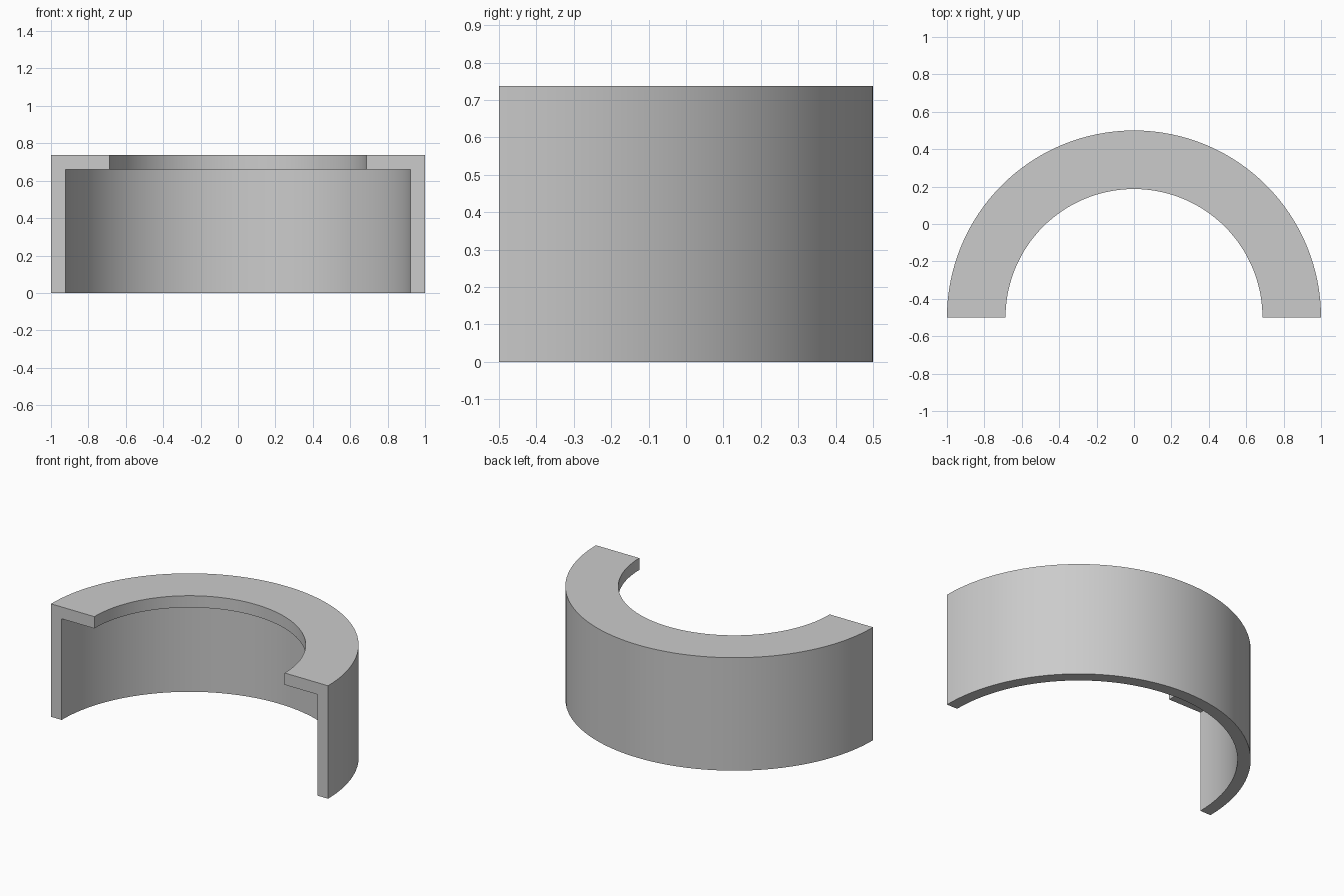
import bpy
import bmesh
import math
from mathutils import Vector

if "Cube" in bpy.data.objects:
    bpy.data.objects.remove(bpy.data.objects["Cube"], do_unlink=True)

OUTER, WALL, LIP = 1.0, 0.923, 0.687
HEIGHT, LIP_BASE = 0.737, 0.66
FRONT = -0.5
SEGMENTS = 64

# Plain grey material
grey = bpy.data.materials.new("light grey")
grey.use_nodes = True
colour = (0.6, 0.6, 0.6, 1)
grey.diffuse_color = colour
grey.node_tree.nodes["Principled BSDF"].inputs["Base Color"].default_value = colour

# L-shaped section: thin wall with an inward lip on top
section = [(OUTER, 0), (OUTER, HEIGHT), (LIP, HEIGHT),
           (LIP, LIP_BASE), (WALL, LIP_BASE), (WALL, 0)]

bm = bmesh.new()
start = bm.faces.new([bm.verts.new((r, FRONT, z)) for r, z in section])

# Sweep the section half a turn, keeping the start face as one end cap
swept = bmesh.ops.spin(bm, geom=[start], cent=Vector((0, FRONT, 0)),
                       axis=Vector((0, 0, 1)), angle=math.pi,
                       steps=SEGMENTS, use_duplicate=False)

# Close the starting end if the sweep consumed it
open_edges = [e for e in bm.edges if e.is_boundary]
if open_edges:
    bmesh.ops.holes_fill(bm, edges=open_edges, sides=0)
bmesh.ops.recalc_face_normals(bm, faces=bm.faces[:])

mesh = bpy.data.meshes.new("half_ring_cover")
bm.to_mesh(mesh)
bm.free()
mesh.materials.append(grey)
cover = bpy.data.objects.new("half_ring_cover", mesh)
bpy.context.collection.objects.link(cover)

# Smooth curved walls, sharp rims
bpy.ops.object.select_all(action="DESELECT")
cover.select_set(True)
bpy.context.view_layer.objects.active = cover
bpy.ops.object.shade_smooth_by_angle(angle=math.radians(30))
